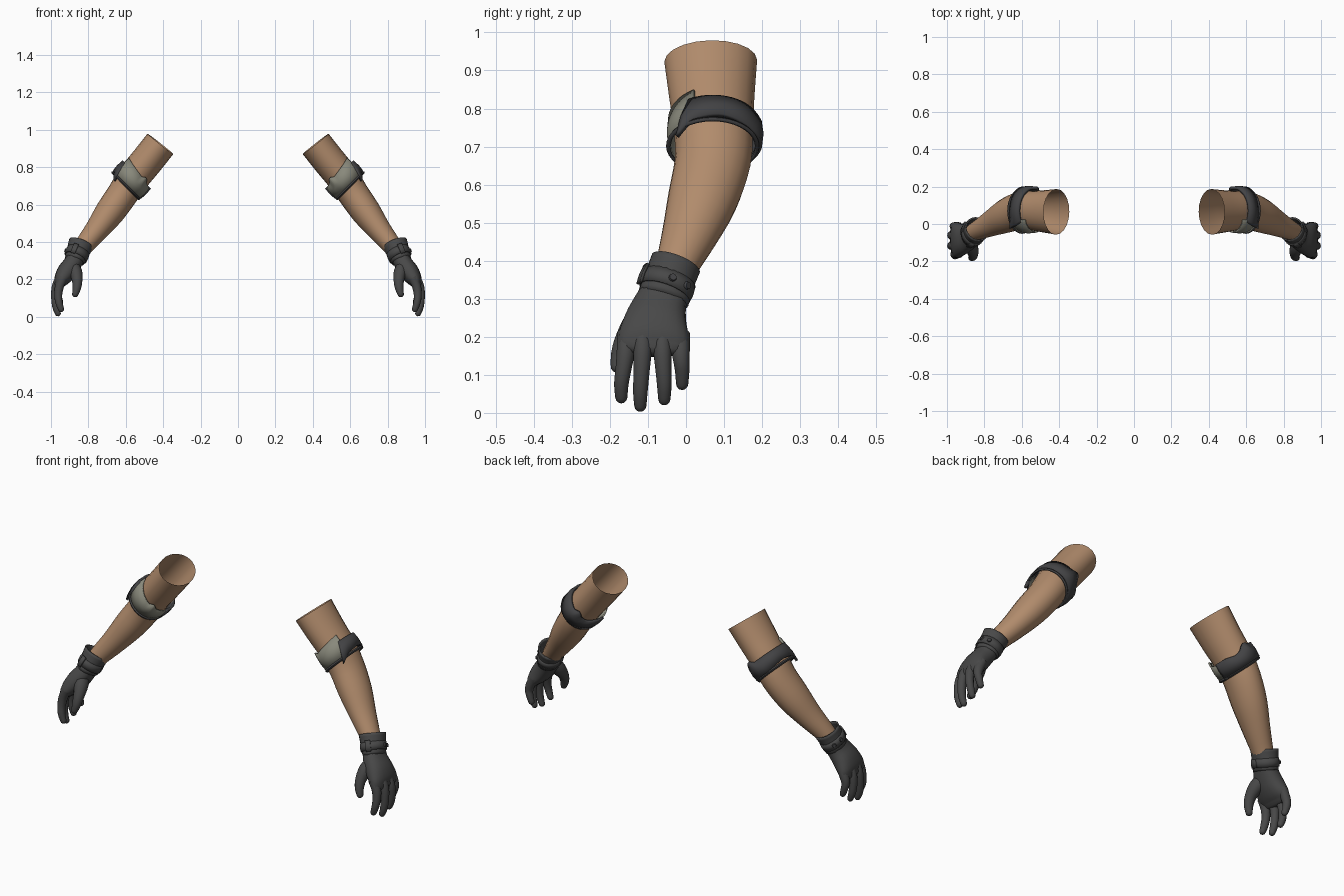
import bpy, bmesh, math
from mathutils import Vector

if "Cube" in bpy.data.objects:
    bpy.data.objects.remove(bpy.data.objects["Cube"])


def material(name, r, g, b):
    m = bpy.data.materials.new(name)
    m.use_nodes = True
    m.diffuse_color = (r, g, b, 1)
    bsdf = m.node_tree.nodes["Principled BSDF"]
    bsdf.inputs["Base Color"].default_value = (r, g, b, 1)
    bsdf.inputs["Roughness"].default_value = 0.8
    return m


SKIN = material("tan skin", 0.44, 0.26, 0.15)
GLOVE = material("charcoal leather", 0.065, 0.065, 0.065)
BAND = material("dark band", 0.055, 0.055, 0.058)
PLATE = material("grey plate", 0.25, 0.25, 0.20)
Y = Vector((0, 1, 0))


def finish(name, bm, mat, thick=0, angle=50):
    """Turn a left side part into a mirrored, smooth shaded object."""
    bmesh.ops.recalc_face_normals(bm, faces=bm.faces)
    me = bpy.data.meshes.new(name)
    bm.to_mesh(me)
    bm.free()
    me.materials.append(mat)
    ob = bpy.data.objects.new(name, me)
    bpy.context.collection.objects.link(ob)
    bpy.ops.object.select_all(action='DESELECT')
    ob.select_set(True)
    bpy.context.view_layer.objects.active = ob
    bpy.ops.object.shade_smooth_by_angle(angle=math.radians(angle))
    if thick:
        s = ob.modifiers.new("Thickness", 'SOLIDIFY')
        s.thickness = thick
        s.offset = 0
    m = ob.modifiers.new("Mirror", 'MIRROR')
    m.use_mirror_merge = False
    return ob


def frame(axis):
    """Axes across a limb: n points outwards, b points backwards."""
    a = Vector(axis).normalized()
    b = (Y - a * Y.dot(a)).normalized()
    return a, a.cross(b), b


def smooth_path(st, steps):
    """Catmull-Rom through stations of x, y, z, side radius, depth radius."""
    out = []
    for i in range(len(st) - 1):
        p0, p1, p2, p3 = (st[max(0, min(len(st) - 1, i + k))] for k in (-1, 0, 1, 2))
        for s in range(steps):
            t = s / steps
            out.append([0.5 * (2 * b + (c - a) * t + (2*a - 5*b + 4*c - d) * t * t
                               + (3*b - a - 3*c + d) * t ** 3)
                        for a, b, c, d in zip(p0, p1, p2, p3)])
    return out + [list(st[-1])]


def tube(name, st, mat, sides=16, steps=3, ends=False, power=1.0, thick=0):
    st = smooth_path(st, steps)
    if ends:  # rounded tip
        tip = Vector(st[-1][:3])
        d = (tip - Vector(st[-2][:3])).normalized()
        rn, rb = st[-1][3:]
        for k in (30, 55, 78):
            c, s = math.cos(math.radians(k)), math.sin(math.radians(k))
            st.append([*(tip + d * rn * s), rn * c, rb * c])
    bm = bmesh.new()
    rings = []
    for i, (x, y, z, rn, rb) in enumerate(st):
        ahead, behind = st[min(i + 1, len(st) - 1)], st[max(i - 1, 0)]
        _, n, b = frame(Vector(ahead[:3]) - Vector(behind[:3]))
        ring = []
        for k in range(sides):
            t = math.tau * k / sides
            c, s = math.cos(t), math.sin(t)
            c, s = (math.copysign(abs(v) ** power, v) for v in (c, s))
            ring.append(bm.verts.new(Vector((x, y, z)) + n * rn * c + b * rb * s))
        rings.append(ring)
    for r, q in zip(rings, rings[1:]):
        for k in range(sides):
            j = (k + 1) % sides
            bm.faces.new((r[k], r[j], q[j], q[k]))
    if ends:
        bm.faces.new(rings[-1])
    return finish(name, bm, mat, thick)


def arc_band(name, centre, axis, radii, span, low, high, mat, thick=0.01, shear=0, bulge=None):
    """Curved strip around a limb; low and high are functions of angle."""
    a, n, b = frame(axis)
    bm = bmesh.new()
    cols, count = [], 36
    for i in range(count + 1):
        deg = span[0] + (span[1] - span[0]) * i / count
        col = []
        for v in (0, 0.5, 1):
            t = math.radians(deg + shear * (v - 0.5) * (1 - i / count))
            r = 1 + (bulge(deg) if bulge else 0) + 0.03 * (v == 0.5)
            h = low(deg) + (high(deg) - low(deg)) * v
            col.append(bm.verts.new(Vector(centre) - a * h + n * radii[0] * r * math.cos(t)
                                    + b * radii[1] * r * math.sin(t)))
        cols.append(col)
    for p, q in zip(cols, cols[1:]):
        for v in (0, 1):
            bm.faces.new((p[v], q[v], q[v + 1], p[v + 1]))
    return finish(name, bm, mat, thick)


def bump(deg, at, width):
    return max(0, 1 - abs(deg - at) / width)


# Bare arm, open at the shoulder end
tube("arm", [
    (0.415, 0.065, 0.925, 0.088, 0.122), (0.49, 0.068, 0.83, 0.088, 0.112),
    (0.56, 0.072, 0.745, 0.087, 0.104), (0.615, 0.07, 0.66, 0.083, 0.1),
    (0.685, 0.043, 0.56, 0.079, 0.092), (0.755, 0.008, 0.465, 0.064, 0.073),
    (0.82, -0.025, 0.385, 0.052, 0.056), (0.86, -0.045, 0.33, 0.044, 0.048)], SKIN, sides=20)

# Armband: dark strap outside and behind, grey plate in front
centre, axis = (0.567, 0.07, 0.735), (0.70, 0, -0.71)
arc_band("armband_strap", centre, axis, (0.1, 0.117), (-42, 190),
         lambda d: -0.042 - 0.03 * bump(d, -42, 25) + 0.012 * bump(d, 20, 50),
         lambda d: 0.036 + 0.02 * bump(d, 95, 18) - 0.012 * bump(d, 130, 25),
         BAND, 0.014, shear=22, bulge=lambda d: 0.06 * bump(d, 95, 35))
arc_band("armband_plate", centre, axis, (0.098, 0.113), (-185, -25),
         lambda d: -0.045,
         lambda d: 0.025 + 0.045 * (d + 185) / 160 + 0.018 * bump(d, -120, 14),
         PLATE, 0.008)
arc_band("armband_rim", centre, axis, (0.099, 0.115), (-180, 180),
         lambda d: -0.052, lambda d: -0.041, BAND, 0.008)

# Glove cuff, wrist strap, buckle and studs
tube("glove_cuff", [
    (0.838, -0.027, 0.392, 0.065, 0.064), (0.857, -0.045, 0.345, 0.057, 0.063),
    (0.874, -0.06, 0.3, 0.05, 0.065)], GLOVE, sides=20, thick=0.008)
wrist, wrist_axis = (0.861, -0.049, 0.335), (0.04, -0.035, -0.09)
arc_band("wrist_strap", wrist, wrist_axis, (0.059, 0.067), (-180, 180),
         lambda d: -0.021, lambda d: 0.021, GLOVE, 0.008)
arc_band("strap_buckle", wrist, wrist_axis, (0.066, 0.074), (-80, -58),
         lambda d: -0.028, lambda d: 0.028, GLOVE, 0.008)
a, n, b = frame(wrist_axis)
for label, deg in (("front", 12), ("back", 50)):
    t = math.radians(deg)
    out = n * math.cos(t) + b * math.sin(t)
    bm = bmesh.new()
    bmesh.ops.create_cone(bm, cap_ends=True, segments=12, radius1=0.012, radius2=0.009, depth=0.01)
    pos = Vector(wrist) + n * 0.065 * math.cos(t) + b * 0.073 * math.sin(t)
    rot = out.to_track_quat('Z', 'Y').to_matrix().to_4x4()
    rot.translation = pos
    bm.transform(rot)
    finish("strap_stud_" + label, bm, BAND, angle=30)

# Gloved palm
tube("glove_palm", [
    (0.868, -0.055, 0.315, 0.048, 0.062), (0.888, -0.069, 0.28, 0.049, 0.071),
    (0.917, -0.08, 0.24, 0.051, 0.083), (0.943, -0.085, 0.2, 0.042, 0.094),
    (0.957, -0.087, 0.175, 0.028, 0.092)], GLOVE, sides=20, ends=True, power=0.85)

# Fingers: knuckle x, base y, tip y, tip z
for label, x, y0, y1, tip in (("index", 0.948, -0.158, -0.17, 0.025),
                              ("middle", 0.965, -0.114, -0.12, 0.003),
                              ("ring", 0.965, -0.062, -0.057, 0.02),
                              ("little", 0.952, -0.014, -0.01, 0.06)):
    end = tip + 0.016
    tube(label + "_finger", [
        (x - 0.015, y0, 0.21, 0.024, 0.024), (x + 0.006, y0, 0.165, 0.024, 0.024),
        (x + 0.013, (y0 + y1) / 2, (0.165 + end) / 2 + 0.015, 0.021, 0.021),
        (x + 0.009, y1, end + 0.035, 0.019, 0.019),
        (x - 0.002, y1, end, 0.016, 0.016)], GLOVE, sides=12, ends=True)

# Thumb
tube("thumb", [
    (0.885, -0.085, 0.285, 0.03, 0.035), (0.868, -0.125, 0.24, 0.035, 0.038),
    (0.86, -0.158, 0.195, 0.028, 0.028), (0.862, -0.174, 0.155, 0.023, 0.023),
    (0.87, -0.18, 0.122, 0.017, 0.018)], GLOVE, sides=12, ends=True)
